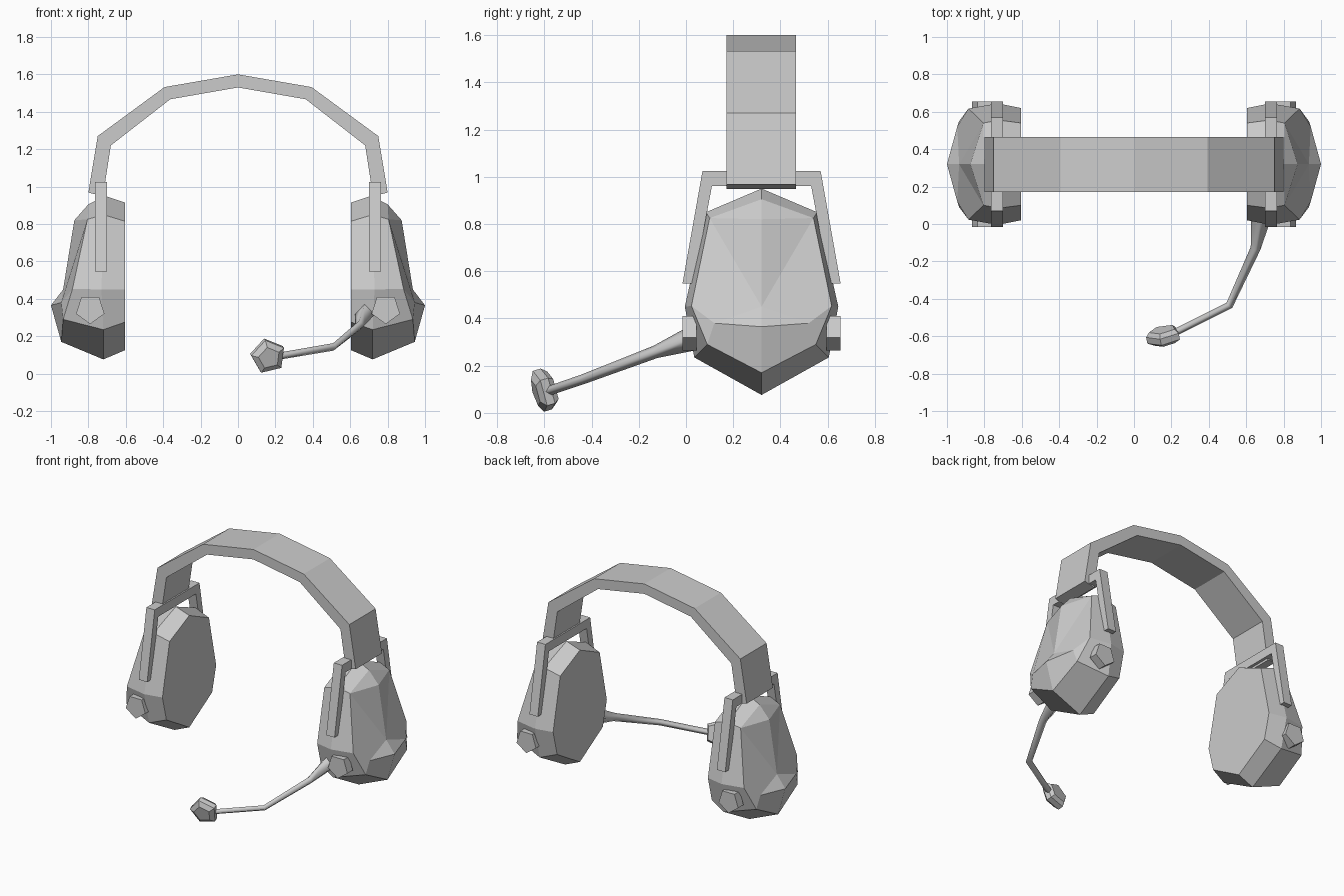
import bpy, bmesh, math
from mathutils import Vector, Matrix

if "Cube" in bpy.data.objects:
    bpy.data.objects.remove(bpy.data.objects["Cube"])

CY = 0.32  # depth centre of the cups and headband


def make(name, verts, faces, mirror=(False, False), loc=(0, CY, 0)):
    me = bpy.data.meshes.new(name)
    me.from_pydata([tuple(v) for v in verts], [], faces)
    bm = bmesh.new()
    bm.from_mesh(me)
    bmesh.ops.recalc_face_normals(bm, faces=bm.faces)
    bm.to_mesh(me)
    bm.free()
    ob = bpy.data.objects.new(name, me)
    ob.location = loc
    bpy.context.collection.objects.link(ob)
    if any(mirror):
        m = ob.modifiers.new("Mirror", "MIRROR")
        m.use_axis = (mirror[0], mirror[1], False)
    return ob


def loft(name, rings, **kw):
    """Closed solid skinned through equal-length rings."""
    n = len(rings[0])
    verts = [p for r in rings for p in r]
    faces = [tuple(range(n)), tuple(range(len(verts) - n, len(verts)))]
    for k in range(len(rings) - 1):
        for i in range(n):
            j = (i + 1) % n
            faces.append((k*n + i, k*n + j, k*n + n + j, k*n + n + i))
    return make(name, verts, faces, **kw)


def sym(pts):
    """Complete a half profile across its first coordinate."""
    return pts + [(-a, b) for a, b in reversed(pts) if a > 1e-6]


# Headband: arched strip
outer = [(0, 1.60), (0.393, 1.532), (0.75, 1.27), (0.80, 0.968)]
inner = [(0, 1.53), (0.362, 1.467), (0.68, 1.22), (0.722, 0.948)]
left = lambda pts: [(-x, z) for x, z in reversed(pts[1:])]
arc_o, arc_i = left(outer) + outer, left(inner) + inner
rings = [[(xo, -0.148, zo), (xo, 0.145, zo), (xi, 0.145, zi), (xi, -0.148, zi)]
         for (xo, zo), (xi, zi) in zip(arc_o, arc_i)]
loft("headband", rings)

# Fork brackets holding each cup
fork = [(0, 1.025), (0.25, 1.025), (0.335, 0.547), (0.288, 0.547), (0.21, 0.962), (0, 0.962)]
full = fork[:4] + [fork[4]] + [(-a, b) for a, b in (fork[4], fork[3], fork[2], fork[1])]
loft("fork_bracket", [[(x, y, z) for y, z in full] for x in (0.70, 0.765)],
     mirror=(True, False))

# Ear cups: half of one cup, mirrored both ways
ring_a = [(0.605, 0, 0.915), (0.605, 0.22, 0.815), (0.605, 0.30, 0.45),
          (0.605, 0.255, 0.275), (0.605, 0, 0.125)]
ring_b = [(0.71, 0, 0.95), (0.72, 0.235, 0.85), (0.73, 0.325, 0.45),
          (0.72, 0.285, 0.235), (0.72, 0, 0.076)]
ring_c = [(0.80, 0, 0.905), (0.805, 0.22, 0.825), (0.885, 0.297, 0.453),
          (0.935, 0.23, 0.29), (0.945, 0, 0.17)]
shell = [(0.875, 0, 0.82), (0.935, 0, 0.45), (0.945, 0.2, 0.38), (1.0, 0, 0.365)]
faces = [(0, 1, 2, 3, 4)]
for k in (0, 5):
    faces += [(k + i, k + i + 1, k + i + 6, k + i + 5) for i in range(4)]
faces += [(10, 11, 15), (11, 16, 15), (11, 12, 17, 16),
          (12, 13, 17), (17, 18, 16), (17, 13, 14, 18)]
make("ear_cup", ring_a + ring_b + ring_c + shell, faces, mirror=(True, True))

# Five-sided knobs on the front and back of each cup
angles = [math.radians(-90 + 72 * i) for i in range(5)]
loft("cup_knob", [[(0.79 + 0.08 * math.cos(a), y, 0.345 + 0.08 * math.sin(a)) for a in angles]
                  for y in (0.275, 0.335)], mirror=(True, True))

# Microphone boom: tapering four-sided bar
cu = bpy.data.curves.new("microphone_boom", "CURVE")
cu.dimensions = "3D"
cu.bevel_depth = 1.0
cu.bevel_resolution = 0
cu.use_fill_caps = True
path = [(0.68, 0.04, 0.32, 0.055), (0.65, -0.13, 0.258, 0.027),
        (0.51, -0.435, 0.143, 0.021), (0.20, -0.59, 0.09, 0.02)]
sp = cu.splines.new("POLY")
sp.points.add(len(path) - 1)
for p, (x, y, z, r) in zip(sp.points, path):
    p.co = (x, y, z, 1)
    p.radius = r
bpy.context.collection.objects.link(bpy.data.objects.new("microphone_boom", cu))

# Microphone capsule: tilted five-sided drum
axis = Vector((0.2, -1, -0.3)).normalized()
right = Vector((1, 0.2, 0)).normalized()
up = right.cross(-axis).normalized()
if up.z < 0:
    up = -up
centre = Vector((0.16, -0.60, 0.095))
angles = [math.radians(104 + 72 * i) for i in range(5)]
loft("microphone", [[centre + axis * d + right * (r * math.cos(a)) + up * (r * math.sin(a))
                     for a in angles]
                    for d, r in ((-0.038, 0.075), (-0.015, 0.095), (0.02, 0.095), (0.04, 0.06))],
     loc=(0, 0, 0))
